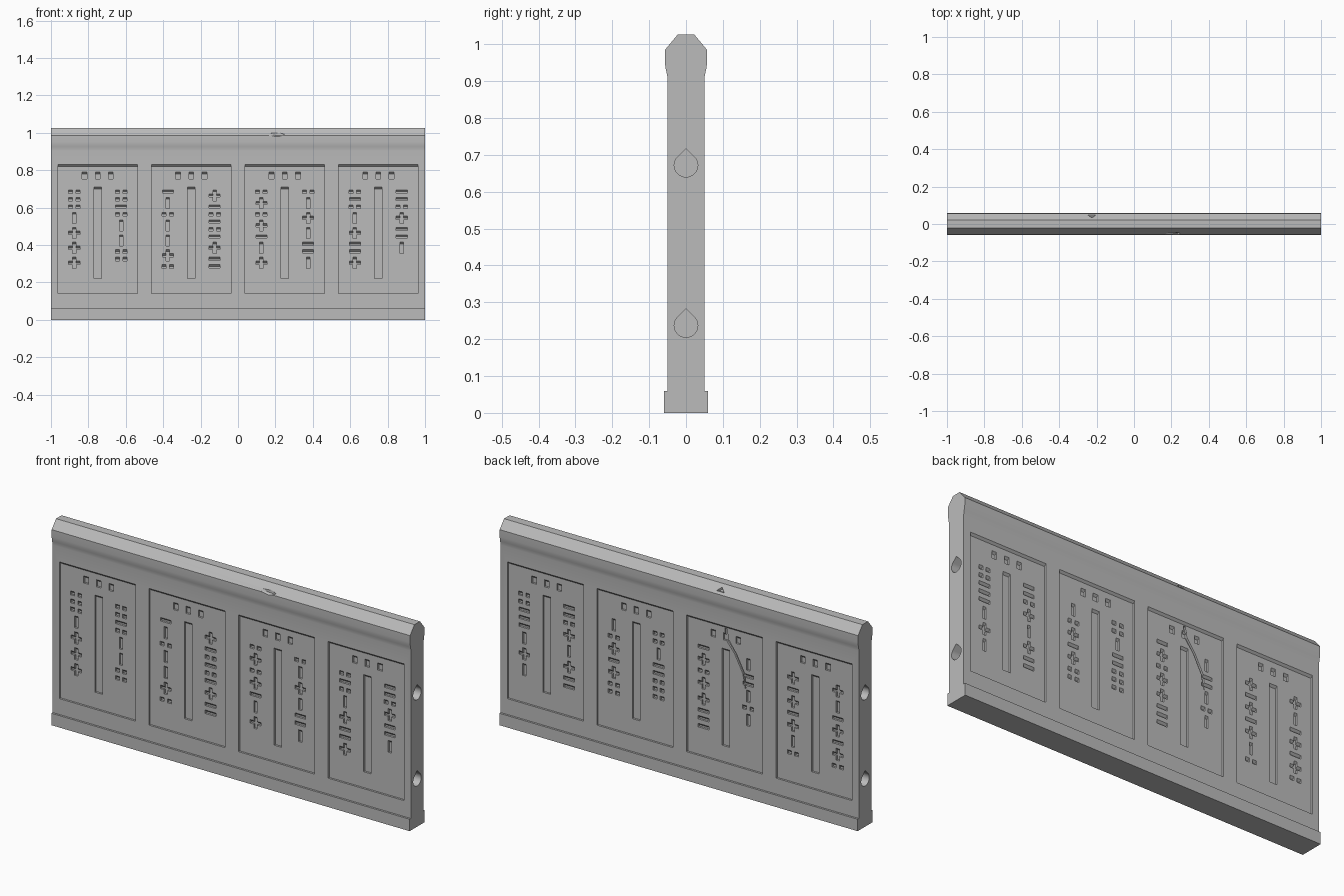
import bpy, bmesh, math, random
from mathutils import Vector, Matrix

random.seed(4)
if "Cube" in bpy.data.objects:
    bpy.data.objects.remove(bpy.data.objects["Cube"])

stone = bpy.data.materials.new("stone grey")
stone.use_nodes = True
GREY = (0.5, 0.5, 0.5, 1)
stone.diffuse_color = GREY
stone.node_tree.nodes["Principled BSDF"].inputs["Base Color"].default_value = GREY

HALF, DEPTH = 0.05, 0.01       # half wall thickness, depth of each carving layer
PANELS = (-0.75, -0.25, 0.25, 0.75)


def to_object(bm, name):
    bmesh.ops.recalc_face_normals(bm, faces=bm.faces[:])
    mesh = bpy.data.meshes.new(name)
    bm.to_mesh(mesh)
    bm.free()
    mesh.materials.append(stone)
    obj = bpy.data.objects.new(name, mesh)
    bpy.context.collection.objects.link(obj)
    return obj


def bridge(bm, a, b):
    """Closed solid between two matching loops of points."""
    va, vb = [bm.verts.new(p) for p in a], [bm.verts.new(p) for p in b]
    bm.faces.new(va)
    bm.faces.new(vb[::-1])
    for i in range(len(va)):
        j = (i + 1) % len(va)
        bm.faces.new((va[i], vb[i], vb[j], va[j]))


def carve(bm, side, cx, cz, outline, surface, lip=0.005):
    """Recess cutter; points flagged 1 belong to a 45 degree sloping roof."""
    def loop(y, rise):
        return [Vector((side * (cx + u), -side * y, cz + v + rise * f)) for u, v, f in outline]
    bridge(bm, loop(surface + lip, lip), loop(surface - DEPTH, -DEPTH))


def rect(w, h, u=0):
    return [(u - w / 2, -h, 0), (u + w / 2, -h, 0), (u + w / 2, 0, 1), (u - w / 2, 0, 1)]


def plus(a=0.03, t=0.009):
    half = [(t, -2 * a, 0), (t, -a - t, 0), (a, -a - t, 0), (a, t - a, 1), (t, t - a, 1), (t, 0, 1)]
    return half + [(-u, v, f) for u, v, f in half[::-1]]


# Glyph shapes and the height each one takes in a column
GLYPHS = {
    ":": ([rect(0.022, 0.02, -0.02), rect(0.022, 0.02, 0.02)], 0.04),
    "-": ([rect(0.06, 0.018)], 0.04),
    "|": ([rect(0.018, 0.06)], 0.08),
    "+": ([plus()], 0.08),
}
# Left and right glyph columns of each panel, as seen facing that side
COLUMNS = {
    1: (":::|+++", "::-:||::", "-|:||+:", "+-:-:-+--",
        ":+:+-|+", ":|+|--|", ":-:|+--+", "--:+--|"),
    -1: ("::---|+|", "--:+|+--", "|:+-+::", "::|--:::",
         "-+:++---", "|--|:|", "+-+-+|:", "+|-+-+:"),
}

# Wall body: cross-section with plinth, cove and chamfered cap, swept along x
edge = [(0.06, 0), (0.06, 0.06), (HALF, 0.06), (HALF, 0.905), (0.051, 0.915), (0.053, 0.925),
        (0.0555, 0.935), (0.057, 0.95), (0.057, 0.985), (0.022, 1.027)]
section = edge + [(-y, z) for y, z in edge[::-1]]
bm = bmesh.new()
bridge(bm, [(-1, y, z) for y, z in section], [(1, y, z) for y, z in section])
wall = to_object(bm, "wall_panel")

# Large cuts: sunken panels, dowel holes
bm = bmesh.new()
for side in (1, -1):
    for cx in PANELS:
        carve(bm, side, cx, 0.82 + DEPTH, rect(0.424, 0.69), HALF)
    for cz in (0.237, 0.672):
        r = 0.032
        drop = [(0, r * math.sqrt(2))]
        for i in range(37):
            a = math.radians(135 + i * 7.5)
            drop.append((r * math.cos(a), r * math.sin(a)))
        bridge(bm, [(side * 1.05, y, cz + z) for y, z in drop],
               [(side * 0.92, y, cz + z) for y, z in drop])
large_cuts = to_object(bm, "panel_and_hole_cutter")

# Fine cuts: slots, square sockets and glyph columns
bm = bmesh.new()
floor = HALF - DEPTH
for side, texts in COLUMNS.items():
    for i, cx in enumerate(PANELS):
        carve(bm, side, cx, 0.71, rect(0.042, 0.49), floor)
        for u in (-0.07, 0, 0.07):
            carve(bm, side, cx + u, 0.79, rect(0.026, 0.036), floor)
        for u, text in zip((-0.125, 0.125), texts[2 * i:2 * i + 2]):
            z = 0.695
            for char in text:
                shapes, pitch = GLYPHS[char]
                for shape in shapes:
                    carve(bm, side, cx + u, z, shape, floor)
                z -= pitch
fine_cuts = to_object(bm, "carving_cutter")

# Damage: crack on the back
bm = bmesh.new()
path = [(-0.25, 0.815), (-0.255, 0.765), (-0.305, 0.70), (-0.352, 0.61), (-0.36, 0.54)]
widths = (0.005, 0.009, 0.006, 0.006, 0.002)
ribbon = ([(x - w, z) for (x, z), w in zip(path, widths)]
          + [(x + w, z) for (x, z), w in zip(path[::-1], widths[::-1])])
bridge(bm, [(x, floor + 0.006, z) for x, z in ribbon], [(x, floor - 0.009, z) for x, z in ribbon])

# Damage: rough chip on the front cap edge
chip = bmesh.ops.create_icosphere(bm, subdivisions=1, radius=1)["verts"]
for v in chip:
    v.co *= random.uniform(0.85, 1.1)
    v.co = Vector((0.207 + v.co.x * 0.054, -0.055 + v.co.y * 0.014, 0.994 + v.co.z * 0.018))

# Damage: three-sided nick on the back chamfer
normal = Vector((0, 0.042, 0.035)).normalized()
up = Vector((0, -0.035, 0.042)).normalized()
centre = Vector((-0.225, 0.042, 1.003))
nick = [(-0.028, -0.012), (0.028, -0.012), (0, 0.017)]
bridge(bm, [centre + Vector((u, 0, 0)) + up * v + normal * 0.006 for u, v in nick],
       [centre + Vector((u * 0.4, 0, 0)) + up * v * 0.4 - normal * 0.01 for u, v in nick])
damage_cuts = to_object(bm, "damage_cutter")

# Apply the cuts and drop the cutters
bpy.context.view_layer.objects.active = wall
for cutter in (large_cuts, fine_cuts, damage_cuts):
    mod = wall.modifiers.new(cutter.name, "BOOLEAN")
    mod.operation, mod.solver, mod.object = "DIFFERENCE", "EXACT", cutter
    cutter.hide_render = True
    bpy.ops.object.modifier_apply(modifier=mod.name)
    bpy.data.objects.remove(cutter)

bpy.ops.object.select_all(action="DESELECT")
wall.select_set(True)
bpy.ops.object.shade_smooth_by_angle(angle=math.radians(25))
